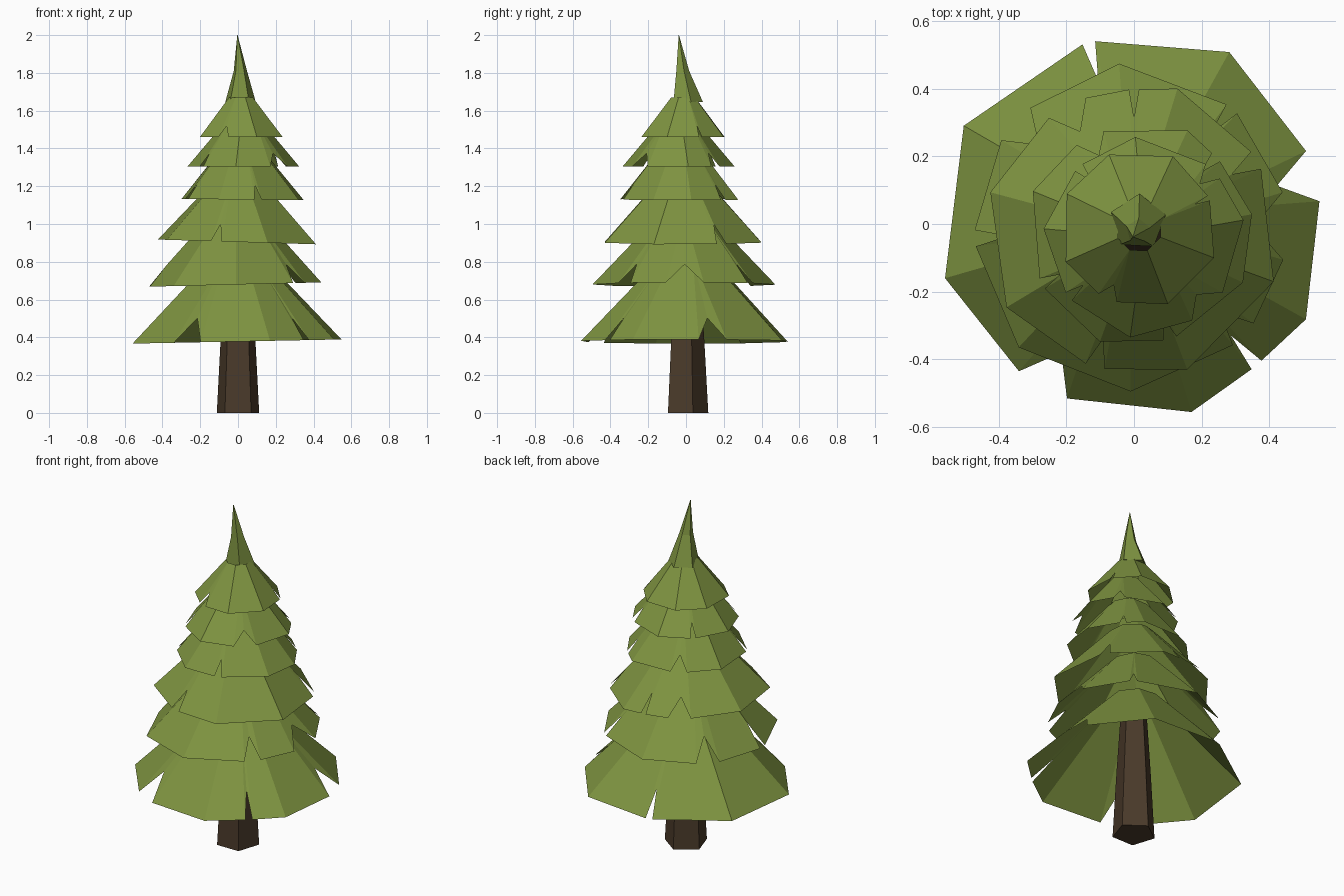
import bpy, bmesh
from math import radians, cos, sin

if "Cube" in bpy.data.objects:
    bpy.data.objects.remove(bpy.data.objects["Cube"])


def material(name, rgb):
    m = bpy.data.materials.new(name)
    m.diffuse_color = (*rgb, 1)
    m.use_nodes = True
    m.node_tree.nodes["Principled BSDF"].inputs["Base Color"].default_value = m.diffuse_color
    return m


GREEN = material("needle green", (0.21, 0.295, 0.052))
BROWN = material("bark brown", (0.068, 0.042, 0.023))


def finish(name, bm, mat):
    bmesh.ops.recalc_face_normals(bm, faces=bm.faces)
    me = bpy.data.meshes.new(name)
    bm.to_mesh(me)
    bm.free()
    me.materials.append(mat)
    ob = bpy.data.objects.new(name, me)
    bpy.context.collection.objects.link(ob)
    return ob


def polar(cx, cy, r, deg, z):
    return (cx + r * cos(radians(deg)), cy + r * sin(radians(deg)), z)


def lofted(name, mat, sides, start, rings):
    """Stack of polygon rings (cx, cy, radius, z), capped at both ends."""
    bm = bmesh.new()
    loops = [[bm.verts.new(polar(cx, cy, r, start + 360 * i / sides, z))
              for i in range(sides)] for cx, cy, r, z in rings]
    for a, b in zip(loops, loops[1:]):
        for i in range(sides):
            j = (i + 1) % sides
            bm.faces.new((a[i], a[j], b[j], b[i]))
    bm.faces.new(loops[0][::-1])
    bm.faces.new(loops[-1])
    return finish(name, bm, mat)


def skirt(name, z0, r0, z1, r1, cx, cy, tilt, panels):
    """Open cone of branch panels; a V notch separates neighbouring panels."""
    bm = bmesh.new()

    def rim(a, k):
        x, y, _ = polar(cx, cy, r0 * k, a, 0)
        return bm.verts.new((x, y, z0 + tilt * x))

    def top(a):
        return bm.verts.new(polar(cx, cy, r1, a, z1))

    n = len(panels)
    rims = [[rim(a, 0.96 if i in (0, len(p) - 1) else 1.01)
             for i, a in enumerate(p)] for p in panels]
    # one shared top point and one notch point per gap
    mids, notches = [], []
    for i in range(n):
        end = panels[i][-1]
        a = end + ((panels[(i + 1) % n][0] - end) % 360) / 2
        mids.append(top(a))
        notches.append(bm.verts.new(polar(cx, cy, r0 * 0.96 * 0.72 + r1 * 0.28,
                                          a, z0 * 0.72 + z1 * 0.28)))
    for i, p in enumerate(panels):
        tops = [mids[i - 1]] + [top(a) for a in p[1:-1]] + [mids[i]]
        for k in range(len(p) - 1):
            bm.faces.new((rims[i][k], rims[i][k + 1], tops[k + 1], tops[k]))
        bm.faces.new((rims[i][-1], notches[i], mids[i]))
        bm.faces.new((notches[i], rims[(i + 1) % n][0], mids[i]))
    return finish(name, bm, GREEN)


# Trunk: tapered pentagon
lofted("trunk", BROWN, 5, -54, [(0, 0, 0.118, 0), (0, 0, 0.096, 0.4), (0, 0, 0.07, 0.8)])

# Branch tiers from bottom to top
skirt("branch_tier_1", 0.378, 0.575, 0.82, 0.14, 0, 0, 0.02,
      [[-47, -29, 7], [23, 61, 102], [106, 150, 196, 232], [249, 287, 309]])
skirt("branch_tier_2", 0.68, 0.48, 1.06, 0.12, -0.01, -0.01, 0.025,
      [[13, 47], [52, 94, 130], [146, 181], [187, 227, 270, 311], [322, 348]])
skirt("branch_tier_3", 0.905, 0.435, 1.24, 0.12, 0, -0.02, -0.03,
      [[34, 73, 88], [92, 110], [127, 165, 211, 250], [258, 291, 340, 386]])
skirt("branch_tier_4", 1.13, 0.335, 1.40, 0.11, 0.015, -0.03, -0.01,
      [[-70, -25, 10, 42], [48, 65, 109], [125, 158, 204], [210, 250, 283]])
skirt("branch_tier_5", 1.305, 0.295, 1.55, 0.09, 0.03, -0.04, 0.0,
      [[-35, 10, 38], [50, 95, 130], [136, 175, 215], [221, 262, 300]])
skirt("branch_tier_6", 1.46, 0.235, 1.67, 0.068, 0.015, -0.015, 0.0,
      [[-107, -69, -21, 22], [26, 65, 112, 154, 204, 238]])

# Pointed tip, leaning slightly to the front
lofted("tree_tip", GREEN, 5, 15,
       [(0.012, 0.005, 0.085, 1.645), (0.012, -0.02, 0.037, 1.81), (-0.003, -0.038, 0.001, 2.0)])
